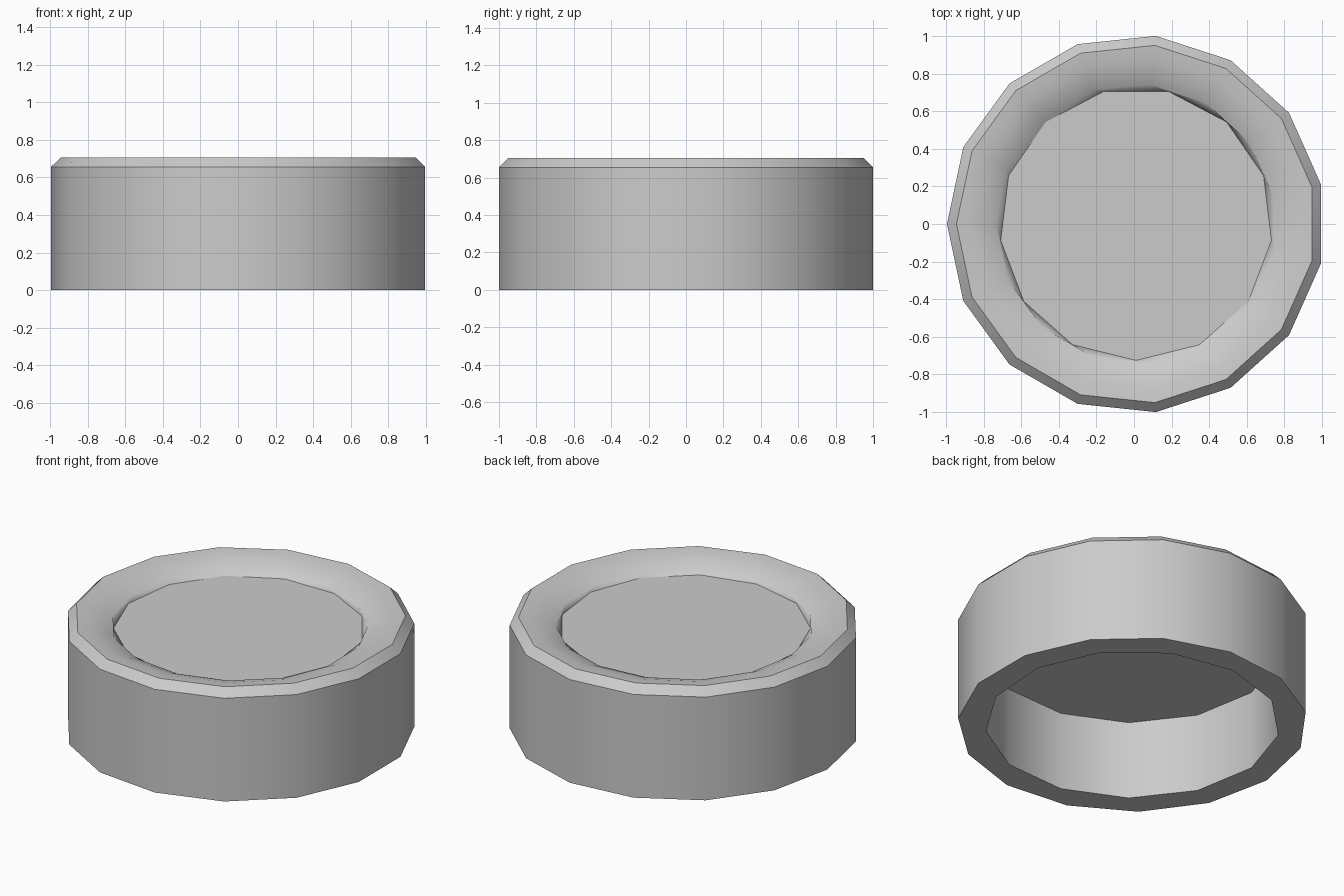
import bpy, bmesh
from math import cos, sin, pi, radians

if "Cube" in bpy.data.objects:
    bpy.data.objects.remove(bpy.data.objects["Cube"])

CX = 0.011            # polygon centre, so the bounds are centred
R = 1.0055            # outer radius
TOP, FLOOR, CEIL = 0.705, 0.63, 0.50

bm = bmesh.new()


def poly_radius(angle, n, phase, r):
    """Distance from the centre to a regular polygon's edge at an angle."""
    step = 2 * pi / n
    a = (angle - phase) % step - step / 2
    return r * cos(step / 2) / cos(a)


def ring(n, phase, radius, z):
    """Ring of vertices; radius may be a function of the angle."""
    out = []
    for i in range(n):
        a = phase + 2 * pi * i / n
        r = radius(a) if callable(radius) else radius
        out.append(bm.verts.new((CX + r * cos(a), r * sin(a), z)))
    return out, phase


def loft(ra, rb):
    """Quads between equal rings, a triangle strip between unequal ones."""
    (a, pa), (b, pb) = ra, rb
    n, m = len(a), len(b)
    if n == m:
        for i in range(n):
            j = (i + 1) % n
            bm.faces.new((a[i], a[j], b[j], b[i]))
        return
    # start ring b at the vertex nearest to the first vertex of a
    off = round((pa - pb) / (2 * pi / m))
    pb += off * 2 * pi / m
    i = j = 0
    while i < n or j < m:
        next_a = pa + 2 * pi * (i + 1) / n
        next_b = pb + 2 * pi * (j + 1) / m
        va, vb = a[i % n], b[(j + off) % m]
        if j >= m or (i < n and next_a <= next_b):
            i += 1
            bm.faces.new((va, a[i % n], vb))
        else:
            j += 1
            bm.faces.new((va, b[(j + off) % m], vb))


def sharpen(r):
    v = r[0]
    for i in range(len(v)):
        bm.edges.get((v[i], v[(i + 1) % len(v)])).smooth = False


P15, P_DISH, P_HOLE = pi, radians(-90), radians(231.5)
R_RIM, R_DISH, R_HOLE = 0.955, 0.725, 0.847

# outer wall and chamfered rim (15 sides)
base = ring(15, P15, R, 0)
shoulder = ring(15, P15, R, 0.655)
rim = ring(15, P15, R_RIM, TOP)

# rounded slope from the rim down to the 13-sided dish floor
slope = []
for t in (0.3, 0.6, 0.85):
    slope.append(ring(
        15, P15,
        lambda a: R_RIM + (poly_radius(a, 13, P_DISH, R_DISH) - R_RIM) * t,
        TOP - (TOP - FLOOR) * t * t))
floor = ring(13, P_DISH, R_DISH, FLOOR)

# hollow underside (13 sides)
hole = ring(13, P_HOLE, R_HOLE, 0)
ceiling = ring(13, P_HOLE, R_HOLE, CEIL)

chain = [ceiling, hole, base, shoulder, rim, *slope, floor]
for lower, upper in zip(chain, chain[1:]):
    loft(lower, upper)
bm.faces.new(floor[0])
bm.faces.new(ceiling[0])

bmesh.ops.recalc_face_normals(bm, faces=bm.faces[:])
for f in bm.faces:
    f.smooth = True
for r in (ceiling, hole, base, shoulder, rim, floor):
    sharpen(r)

mesh = bpy.data.meshes.new("round_cap")
bm.to_mesh(mesh)
bm.free()
bpy.context.collection.objects.link(bpy.data.objects.new("round_cap", mesh))
